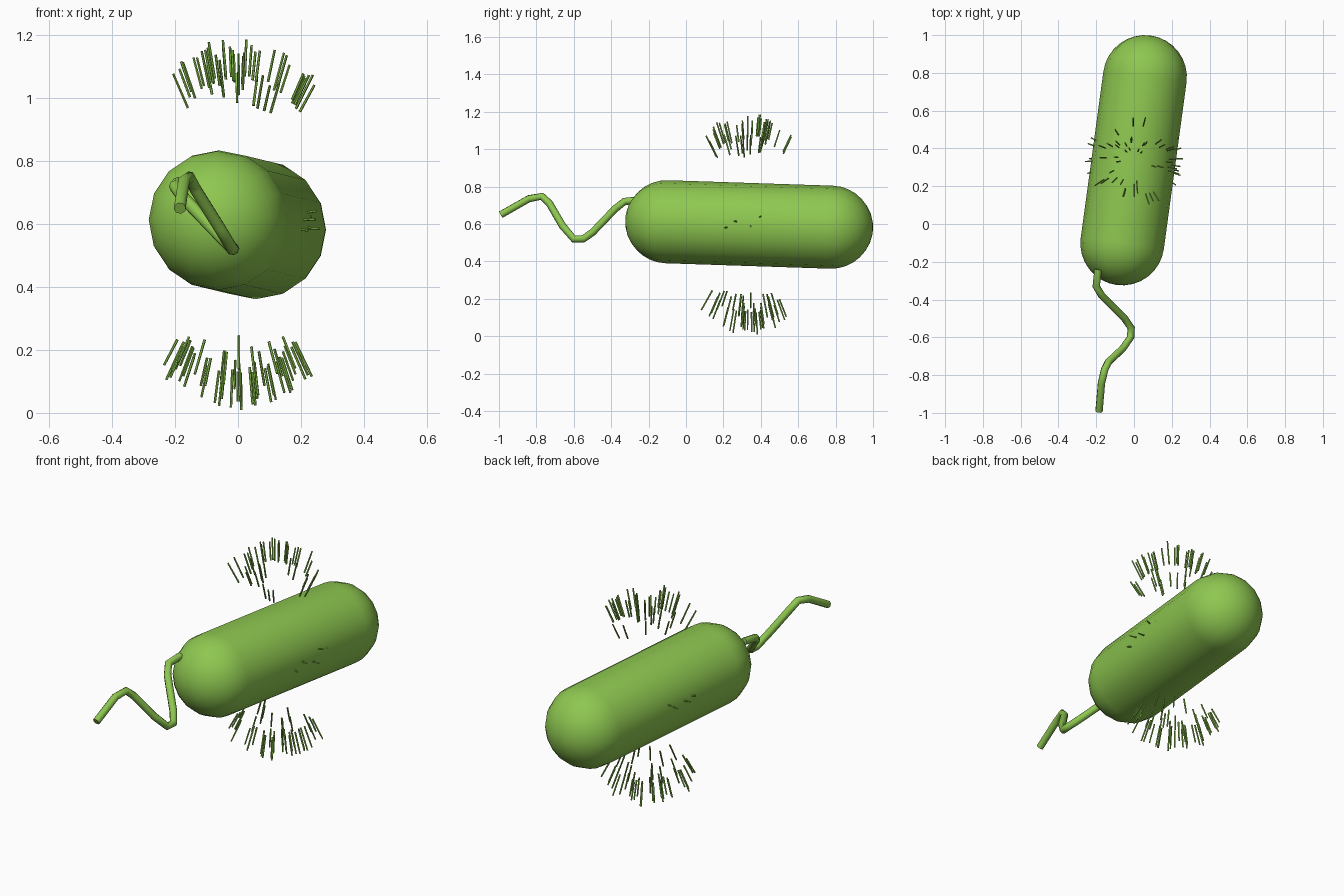
import bpy, bmesh, math, random
from mathutils import Vector, Matrix

if "Cube" in bpy.data.objects:
    bpy.data.objects.remove(bpy.data.objects["Cube"])

random.seed(4)
green = bpy.data.materials.new("green")
green.diffuse_color = (0.27, 0.57, 0.08, 1)
green.use_nodes = True
green.node_tree.nodes["Principled BSDF"].inputs["Base Color"].default_value = green.diffuse_color


def finish(name, bm):
    bmesh.ops.recalc_face_normals(bm, faces=bm.faces)
    me = bpy.data.meshes.new(name)
    bm.to_mesh(me)
    bm.free()
    ob = bpy.data.objects.new(name, me)
    bpy.context.collection.objects.link(ob)
    me.materials.append(green)
    return ob


# capsule body: 16-sided, lathed from a half profile with round ends
def capsule(name, a, b, r, sides=16, steps=8):
    axis = b - a
    length = axis.length
    prof = [(r * math.sin(t), -r * math.cos(t))
            for t in (math.pi / 2 * i / steps for i in range(steps + 1))]
    prof += [(x, length - z) for x, z in reversed(prof)]
    bm = bmesh.new()
    vs = [bm.verts.new((x, 0, z)) for x, z in prof]
    es = [bm.edges.new(p) for p in zip(vs, vs[1:])]
    bmesh.ops.spin(bm, geom=vs + es, cent=(0, 0, 0), axis=(0, 0, 1),
                   angle=math.tau, steps=sides)
    bmesh.ops.remove_doubles(bm, verts=bm.verts, dist=1e-4)
    rot = axis.to_track_quat('Z', 'Y').to_matrix().to_4x4()
    bm.transform(Matrix.Translation(a) @ rot)
    for f in bm.faces:
        f.smooth = True
    return finish(name, bm)


capsule("body", Vector((-0.062, -0.103, 0.612)), Vector((0.058, 0.778, 0.583)), 0.222)

# wavy tail
path = [(-.19, -.24, .73), (-.2, -.33, .72), (-.17, -.38, .68), (-.05, -.50, .555),
        (-.015, -.55, .52), (-.018, -.60, .52), (-.06, -.66, .59), (-.135, -.73, .71),
        (-.155, -.77, .748), (-.172, -.84, .735), (-.185, -.99, .65)]
cu = bpy.data.curves.new("tail", 'CURVE')
cu.dimensions = '3D'
cu.bevel_depth = 0.02
cu.bevel_resolution = 2
cu.use_fill_caps = True
sp = cu.splines.new('POLY')
sp.points.add(len(path) - 1)
for p, co in zip(sp.points, path):
    p.co = (*co, 1)
cu.materials.append(green)
bpy.context.collection.objects.link(bpy.data.objects.new("tail", cu))

# fine hairs radiating from the middle of the body
centre = Vector((0, 0.34, 0.6))


def add_hair(bm, base, direction, length):
    rot = direction.to_track_quat('Z', 'Y').to_matrix().to_4x4()
    mid = centre + base + direction * length / 2
    bmesh.ops.create_cone(bm, cap_ends=True, segments=6, radius1=0.0045, radius2=0.004,
                          depth=length, matrix=Matrix.Translation(mid) @ rot)


for name, side, count in (("upper_hairs", 1, 44), ("lower_hairs", -1, 48)):
    bm = bmesh.new()
    for i in range(count):
        r = 0.2 * math.sqrt(random.uniform(0.02, 1))
        a = i * 2.39996 + random.uniform(-0.4, 0.4)
        z = 0.25 + math.sqrt(0.225 ** 2 - r * r)
        base = Vector((r * math.cos(a), r * math.sin(a), side * z))
        add_hair(bm, base, base.normalized(), random.uniform(0.09, 0.125))
    finish(name, bm)

# ring of hairs barely poking through the sides of the body
bm = bmesh.new()
for i in range(24):
    a = i * math.tau / 24 + random.uniform(-0.1, 0.1)
    d = Vector((math.cos(a), math.sin(a), random.uniform(-0.08, 0.18))).normalized()
    add_hair(bm, d * 0.15, d, 0.11)
finish("side_hairs", bm)
